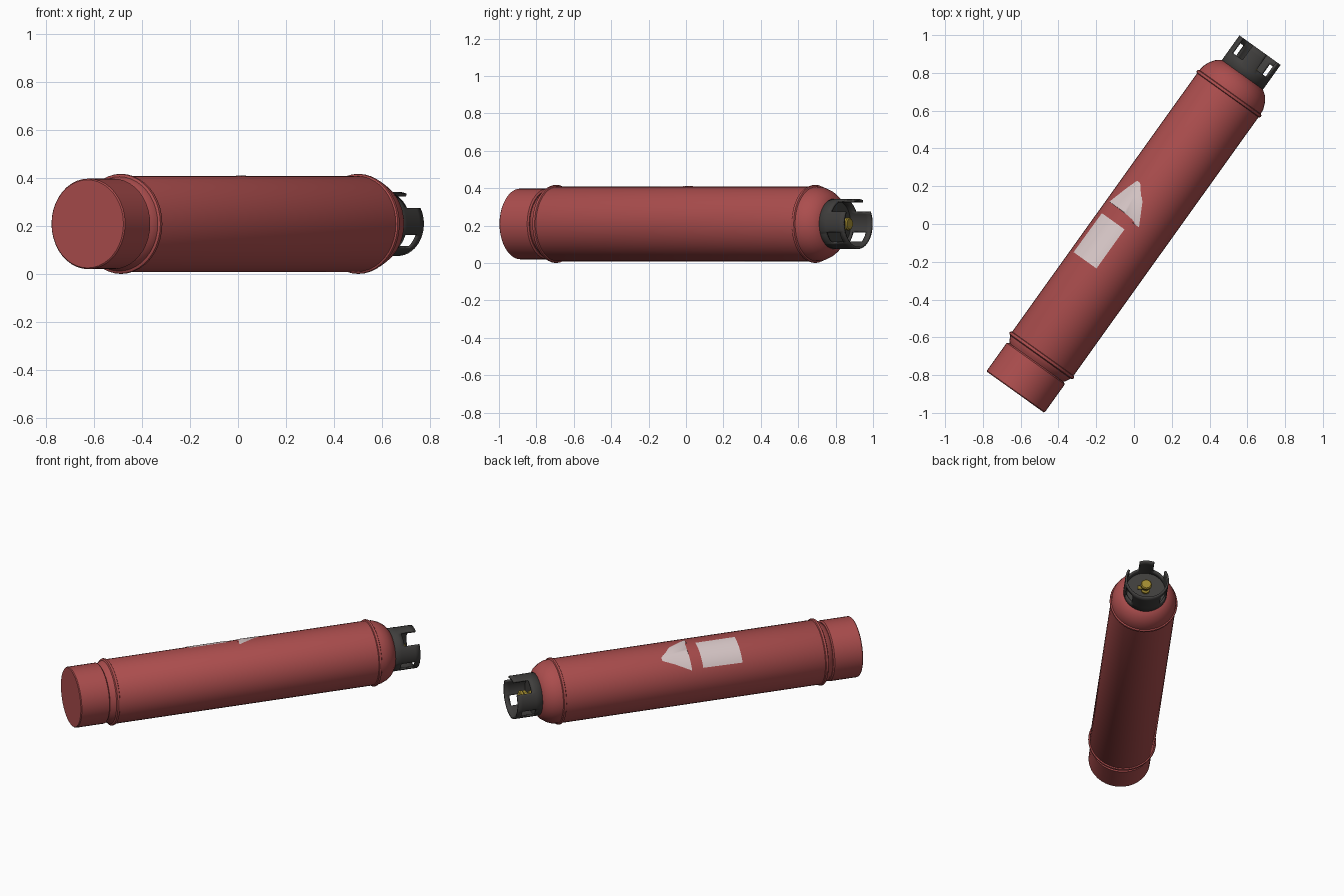
import bpy, bmesh
from math import radians, cos, sin, atan2
from mathutils import Vector

if "Cube" in bpy.data.objects:
    bpy.data.objects.remove(bpy.data.objects["Cube"])

# Lying axis of the cylinder
BASE = Vector((-0.628, -0.89, 0.209))
AXIS = Vector((1.295, 1.81, 0)).normalized()
UP = Vector((0, 0, 1))
SIDE = AXIS.cross(UP)


def material(name, color):
    m = bpy.data.materials.new(name)
    m.use_nodes = True
    m.diffuse_color = (*color, 1)
    m.node_tree.nodes["Principled BSDF"].inputs["Base Color"].default_value = (*color, 1)
    return m


RED = material("faded red paint", (0.41, 0.075, 0.075))
GREY = material("dark grey metal", (0.05, 0.048, 0.046))
BRASS = material("brass", (0.36, 0.26, 0.03))
LABEL = material("pale label", (0.68, 0.57, 0.57))


def at(t, r, a):
    """Point at distance t along the axis, radius r, angle a (90 is up)."""
    a = radians(a)
    return BASE + AXIS * t + SIDE * (r * cos(a)) + UP * (r * sin(a))


def finish(name, bm, mat, angle=35):
    bmesh.ops.remove_doubles(bm, verts=bm.verts, dist=0.0002)
    bmesh.ops.recalc_face_normals(bm, faces=bm.faces)
    mesh = bpy.data.meshes.new(name)
    bm.to_mesh(mesh)
    bm.free()
    mesh.materials.append(mat)
    ob = bpy.data.objects.new(name, mesh)
    bpy.context.collection.objects.link(ob)
    bpy.ops.object.select_all(action="DESELECT")
    ob.select_set(True)
    bpy.context.view_layer.objects.active = ob
    bpy.ops.object.shade_smooth_by_angle(angle=radians(angle))
    return ob


def lathe(name, profile, mat, n=40, angle=35):
    bm = bmesh.new()
    rings = [[bm.verts.new(at(t, r, 360 * i / n)) for i in range(n)] for t, r in profile]
    for lo, hi in zip(rings, rings[1:]):
        for i in range(n):
            j = (i + 1) % n
            bm.faces.new((lo[i], lo[j], hi[j], hi[i]))
    return finish(name, bm, mat, angle)


# Tank shell with rounded shoulders
lathe("tank_body", [(0.17, 0), (0.18, 0.165), (0.205, 0.185), (0.235, 0.2), (1.945, 0.2),
                    (1.98, 0.197), (2.015, 0.183), (2.045, 0.162), (2.065, 0.135),
                    (2.08, 0.09), (2.085, 0)], RED)

# Foot ring with a closed base
lathe("foot_ring", [(0, 0), (0, 0.184), (0.005, 0.189), (0.185, 0.189), (0.192, 0.18),
                    (0.192, 0)], RED)

# Raised weld seams at both shoulders
for name, t in (("lower_weld", 0.24), ("upper_weld", 1.943)):
    lathe(name, [(t - 0.012, 0.197), (t - 0.007, 0.207), (t, 0.209),
                 (t + 0.007, 0.207), (t + 0.012, 0.197)], RED)

# Guard collar: two upper notches and two lower hand windows
bm = bmesh.new()
levels = [2.045, 2.105, 2.13, 2.195, 2.226]
step = 5
for lo, hi in zip(levels, levels[1:]):
    for a in range(0, 360, step):
        mid = (a + step / 2 + 180) % 360 - 180
        mirrored = mid if abs(mid) < 90 else (180 if mid > 0 else -180) - mid
        notch = 30 < mirrored < 70 and lo >= 2.13
        window = -50 < mirrored < -20 and 2.1 < lo < 2.19
        if not (notch or window):
            bm.faces.new([bm.verts.new(at(t, 0.128, b)) for t, b in
                          ((lo, a), (lo, a + step), (hi, a + step), (hi, a))])
collar = finish("guard_collar", bm, GREY)
wall = collar.modifiers.new("wall", "SOLIDIFY")
wall.thickness = 0.012
wall.offset = 0

# Plate inside the collar
lathe("collar_floor", [(2.07, 0), (2.07, 0.125), (2.09, 0.125), (2.09, 0)], GREY)

# Valve with stem, hand knob and side outlet
lathe("valve_stem", [(2.085, 0), (2.085, 0.026), (2.105, 0.026), (2.11, 0.016),
                     (2.15, 0.016), (2.15, 0)], BRASS, 16)
lathe("valve_knob", [(2.145, 0), (2.145, 0.028), (2.152, 0.034), (2.166, 0.034),
                     (2.172, 0.028), (2.172, 0)], BRASS, 16)
bm = bmesh.new()
bmesh.ops.create_cone(bm, cap_ends=True, segments=12, radius1=0.012, radius2=0.012, depth=0.05)
turn = UP.rotation_difference(SIDE).to_matrix()
bmesh.ops.rotate(bm, verts=bm.verts, matrix=turn)
bmesh.ops.translate(bm, verts=bm.verts, vec=at(2.122, 0.025, 0))
finish("valve_outlet", bm, BRASS)


# Curved labels, each lofted between two angle limits along the tank
def label(name, rows, n=16):
    bm = bmesh.new()
    grid = [[bm.verts.new(at(t, 0.2025, a + (b - a) * i / n)) for i in range(n + 1)]
            for t, a, b in rows]
    for lo, hi in zip(grid, grid[1:]):
        for i in range(n):
            bm.faces.new((lo[i], lo[i + 1], hi[i + 1], hi[i]))
    ob = finish(name, bm, LABEL)
    # keep the label facing outwards
    face = ob.data.polygons[0]
    if face.normal.dot(face.center - BASE - AXIS * (face.center - BASE).dot(AXIS)) < 0:
        ob.data.flip_normals()


label("square_label", [(0.782, 99, 153), (1.037, 99, 152)])
label("triangle_label", [(1.09, 83, 95), (1.11, 86, 154), (1.21, 101, 139), (1.285, 122, 129)])
